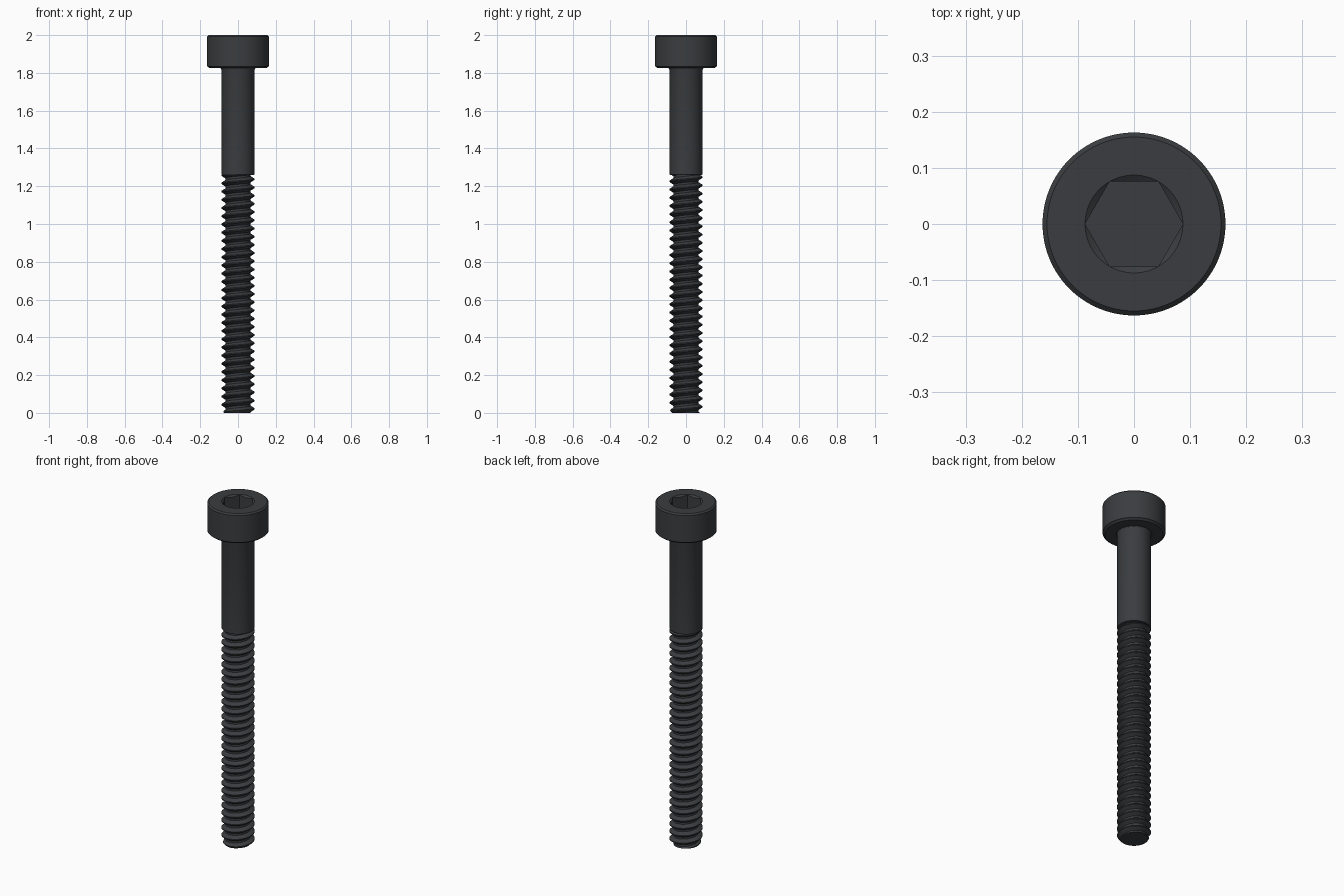
import bpy, bmesh, math

if "Cube" in bpy.data.objects:
    bpy.data.objects.remove(bpy.data.objects["Cube"])

SEG = 96
R_SHANK, R_ROOT = 0.088, 0.067
PITCH, Z_THREAD = 0.0434, 1.26

steel = bpy.data.materials.new("dark_steel")
steel.diffuse_color = (0.042, 0.046, 0.05, 1)
steel.use_nodes = True
steel.node_tree.nodes["Principled BSDF"].inputs["Base Color"].default_value = steel.diffuse_color


def finish(name, bm):
    bmesh.ops.remove_doubles(bm, verts=bm.verts, dist=1e-5)
    bmesh.ops.recalc_face_normals(bm, faces=bm.faces)
    mesh = bpy.data.meshes.new(name)
    bm.to_mesh(mesh)
    bm.free()
    ob = bpy.data.objects.new(name, mesh)
    bpy.context.collection.objects.link(ob)
    mesh.materials.append(steel)
    bpy.ops.object.select_all(action='DESELECT')
    ob.select_set(True)
    bpy.context.view_layer.objects.active = ob
    bpy.ops.object.shade_smooth_by_angle(angle=math.radians(25))
    return ob


def skin(bm, rings, closed=True):
    for a, b in zip(rings, rings[1:]):
        n = len(a)
        for i in range(n if closed else n - 1):
            j = (i + 1) % n
            bm.faces.new((a[i], a[j], b[j], b[i]))


def ring(bm, point):
    # point(angle) gives the (radius, z) of the ring at that angle
    out = []
    for i in range(SEG):
        t = math.tau * i / SEG
        r, z = point(t)
        out.append(bm.verts.new((r * math.cos(t), r * math.sin(t), z)))
    return out


def hex_radius(t, apothem=0.0755):
    return apothem / math.cos(t % (math.pi / 3) - math.pi / 6)


# Cap head with chamfered rims, countersink and hexagonal socket
bm = bmesh.new()
profile = [(0.086, 1.825), (0.151, 1.825), (0.155, 1.829), (0.158, 1.832),
           (0.163, 1.834), (0.163, 1.992), (0.155, 2.0), (0.0872, 2.0)]
rings = [ring(bm, lambda t, p=p: p) for p in profile]
rings.append(ring(bm, lambda t: (hex_radius(t), 2.0 - (0.0877 - hex_radius(t)) * 0.7)))
rings.append(ring(bm, lambda t: (hex_radius(t), 1.91)))
skin(bm, rings)
bm.faces.new(rings[-1])
finish("cap_head", bm)

# Plain shank with a small fillet below the head
bm = bmesh.new()
profile = [(0.06, Z_THREAD), (0.0855, Z_THREAD), (R_SHANK, Z_THREAD + 0.004), (R_SHANK, 1.817),
           (0.0895, 1.822), (0.094, 1.826)]
skin(bm, [ring(bm, lambda t, p=p: p) for p in profile])
finish("shank", bm)


# Helical thread: flat crest, sloped flanks, flat root, tapered at the tip
def thread_radius(z, t):
    u = (z / PITCH - t / math.tau) % 1.0
    d = abs(u - 0.5) * 2                      # 0 at the crest, 1 at the root
    k = min(1, max(0, (d - 0.125) / 0.625))
    r = R_SHANK + (R_ROOT - R_SHANK) * k
    return min(r, 0.074 + z * 0.8)


bm = bmesh.new()
steps = [0, 0.125, 0.2813, 0.4375, 0.5625, 0.7187, 0.875]
turns = math.ceil(Z_THREAD / PITCH) + 1
columns = []
for i in range(SEG + 1):
    t = math.tau * i / SEG
    column = []
    for turn in range(-1, turns):
        for s in steps:
            z = min(Z_THREAD, max(0, (turn + s + i / SEG) * PITCH))
            r = thread_radius(z, t)
            column.append(bm.verts.new((r * math.cos(t), r * math.sin(t), z)))
    columns.append(column)
skin(bm, columns, closed=False)
bmesh.ops.remove_doubles(bm, verts=bm.verts, dist=1e-5)
# Flat tip
tip = [e for e in bm.edges if e.is_boundary and all(v.co.z < 1e-4 for v in e.verts)]
bmesh.ops.holes_fill(bm, edges=tip, sides=0)
finish("thread", bm)
